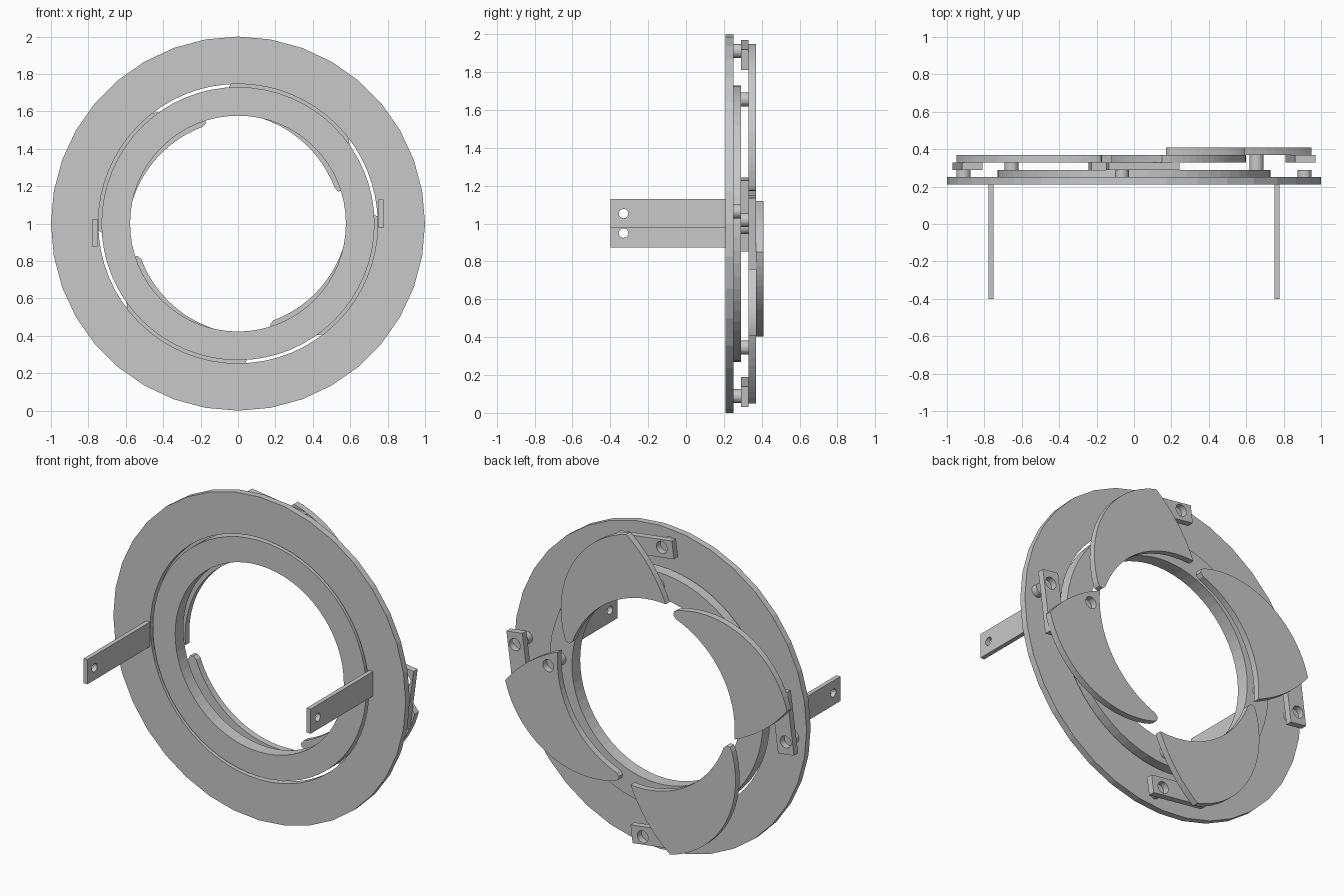
import bpy, bmesh
from math import sin, cos, pi, atan2, hypot, radians
from mathutils import Vector

cube = bpy.data.objects.get("Cube")
if cube:
    bpy.data.objects.remove(cube)

grey = bpy.data.materials.new("light_grey")
grey.use_nodes = True
COLOUR = (0.58, 0.58, 0.58, 1)
grey.diffuse_color = COLOUR
for node in grey.node_tree.nodes:
    if node.type == 'BSDF_PRINCIPLED':
        node.inputs["Base Color"].default_value = COLOUR

CENTRE = 1.0   # height of the ring axis
LAYER = 0.04   # thickness of every plate


def circle(x, z, r, n=24):
    return [(x + r * cos(2 * pi * i / n), z + r * sin(2 * pi * i / n)) for i in range(n)]


def arc(a, b, c, n):
    """Points on the circle through a, b and c, going from a past b to c."""
    a, b, c = Vector(a), Vector(b), Vector(c)
    d = 2 * (a.x * (b.y - c.y) + b.x * (c.y - a.y) + c.x * (a.y - b.y))
    s, t, w = a.length_squared, b.length_squared, c.length_squared
    ux = (s * (b.y - c.y) + t * (c.y - a.y) + w * (a.y - b.y)) / d
    uy = (s * (c.x - b.x) + t * (a.x - c.x) + w * (b.x - a.x)) / d
    r = hypot(a.x - ux, a.y - uy)
    start = atan2(a.y - uy, a.x - ux)
    sweep = (atan2(c.y - uy, c.x - ux) - start) % (2 * pi)
    middle = (atan2(b.y - uy, b.x - ux) - start) % (2 * pi)
    if middle > sweep:
        sweep -= 2 * pi
    return [(ux + r * cos(start + sweep * i / n), uy + r * sin(start + sweep * i / n))
            for i in range(n + 1)]


def turned(loop, angle):
    return [(x * cos(angle) - z * sin(angle), x * sin(angle) + z * cos(angle)) for x, z in loop]


def plate(name, loops, low, high, along='Y'):
    """Extrude an outline (first loop) with holes (other loops)."""
    bm = bmesh.new()
    for loop in loops:
        verts = [bm.verts.new((u, low, v + CENTRE) if along == 'Y' else (low, u, v + CENTRE))
                 for u, v in loop]
        for i, v in enumerate(verts):
            bm.edges.new((verts[i - 1], v))
    bmesh.ops.triangle_fill(bm, edges=bm.edges[:], use_beauty=True)
    result = bmesh.ops.extrude_face_region(bm, geom=bm.faces[:])
    move = (0, high - low, 0) if along == 'Y' else (high - low, 0, 0)
    moved = [g for g in result["geom"] if isinstance(g, bmesh.types.BMVert)]
    bmesh.ops.translate(bm, vec=move, verts=moved)
    bmesh.ops.recalc_face_normals(bm, faces=bm.faces[:])
    mesh = bpy.data.meshes.new(name)
    bm.to_mesh(mesh)
    bm.free()
    mesh.materials.append(grey)
    obj = bpy.data.objects.new(name, mesh)
    bpy.context.collection.objects.link(obj)
    return obj


# Thin outer ring, with a ring of twice the thickness turning inside it
plate("outer_ring", [circle(0, 0, 1, 36), circle(0, 0, 0.747, 64)], 0.21, 0.25)
plate("inner_ring", [circle(0, 0, 0.73, 64), circle(0, 0, 0.577, 64)], 0.21, 0.29)

# Two handles reaching forward, each with a hole
for side, x, z in (("right", 0.75, 0.053), ("left", -0.777, -0.05)):
    h = 0.076
    outline = [(-0.4, z - h), (0.21, z - h), (0.21, z + h), (-0.4, z + h)]
    plate(side + "_handle", [outline, circle(-0.33, z, 0.025)], x, x + 0.027, 'X')

# Blade outline: outer edge, rounded tail, inner edge, head edge
TIP, HEAD = (0.15, 0.95), (-0.12, 0.59)
blade = arc(TIP, (0.595, 0.43), (0.572, 0.2), 24)
blade += [(0.56, 0.177), (0.537, 0.172)]
blade += arc((0.517, 0.19), (0.3, 0.475), HEAD, 24)
blade += arc(HEAD, (-0.035, 0.75), TIP, 10)[1:-1]

# Arm outline: a slightly tilted bar
arm = [(x + 0.047, z + 0.89) for x, z in
       turned([(-0.19, -0.055), (0.19, -0.055), (0.19, 0.055), (-0.19, 0.055)], radians(-7.6))]

arm_pin = circle(-0.065, 0.912, 0.037)
blade_pin = circle(-0.018, 0.655, 0.037)

# Four blade sets around the rings; the right one is one layer further back
for k, side in enumerate(("top", "left", "bottom", "right")):
    angle = k * pi / 2
    lift = LAYER if side == "right" else 0
    blade_loops = [blade, blade_pin] if lift else [blade]
    plate(side + "_blade", [turned(p, angle) for p in blade_loops], 0.33 + lift, 0.37 + lift)
    plate(side + "_arm", [turned(p, angle) for p in (arm, arm_pin)], 0.29 + lift, 0.33 + lift)
    plate(side + "_arm_pin", [turned(arm_pin, angle)], 0.25, 0.29)
    plate(side + "_blade_pin", [turned(blade_pin, angle)], 0.29, 0.33 + lift)
